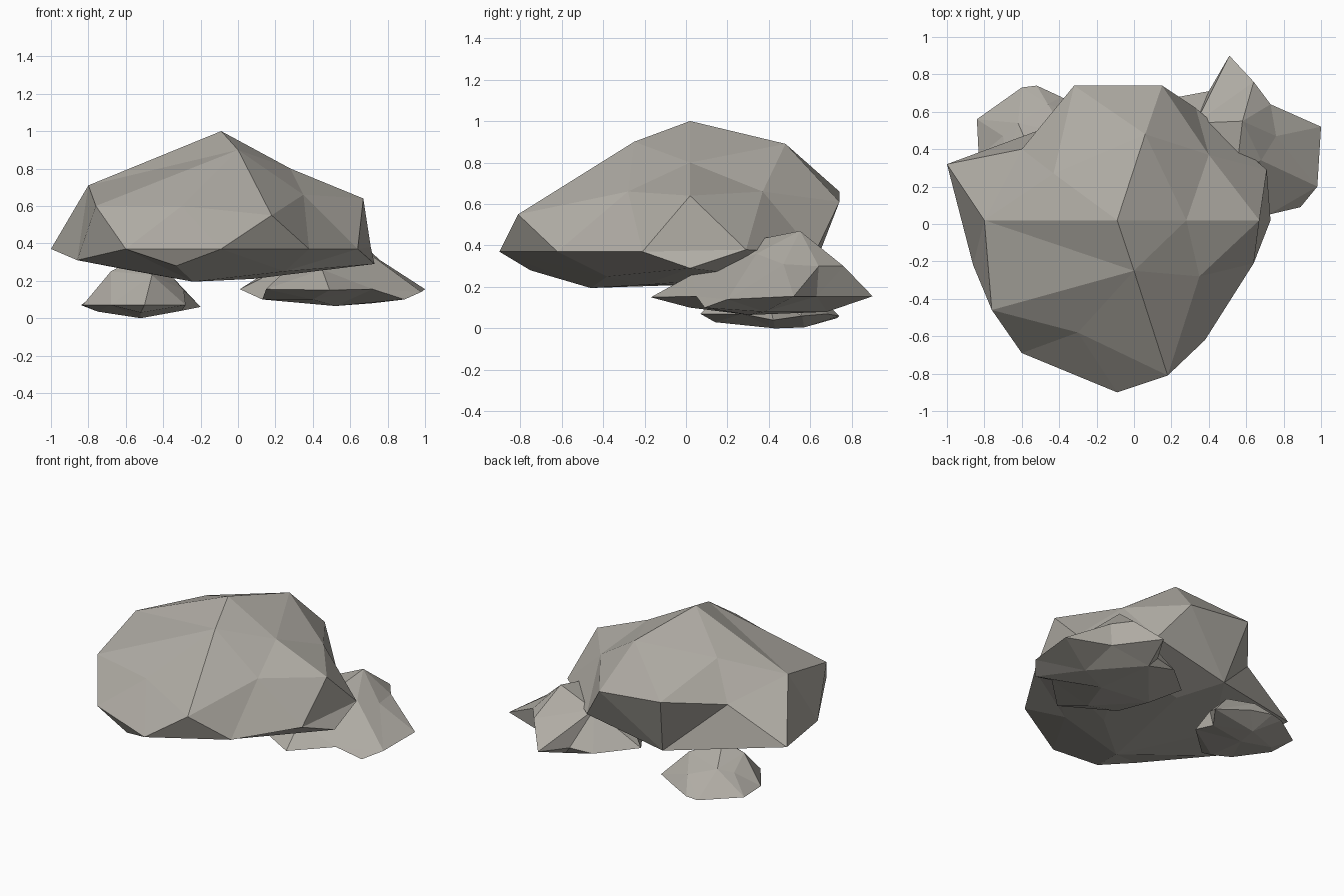
import bpy, bmesh
from mathutils import Vector

stone = bpy.data.materials.new("stone")
stone.diffuse_color = (.43, .41, .37, 1)


def rock(name, centre, stretch, points):
    """Faceted stone: corners are skinned on a ball round the centre, then
    moved to their true places, so dents are kept as well as bulges."""
    bm = bmesh.new()
    c = Vector(centre)
    real = {}
    for p in points:
        d = Vector(p) - c
        d.z *= stretch
        real[bm.verts.new(d.normalized())] = Vector(p)
    bmesh.ops.convex_hull(bm, input=bm.verts[:])
    bmesh.ops.recalc_face_normals(bm, faces=bm.faces[:])
    for v, p in real.items():
        v.co = p
    mesh = bpy.data.meshes.new(name)
    bm.to_mesh(mesh)
    bm.free()
    mesh.materials.append(stone)
    obj = bpy.data.objects.new(name, mesh)
    bpy.context.collection.objects.link(obj)
    return obj


# Large boulder: crown, shoulders, widest rim, underside
rock("large_boulder", (-.1, 0, .45), 1.8, [
    (-.09, .02, 1.0), (0, -.25, .90), (.06, .48, .89), (.28, .02, .80), (-.43, .27, .82),
    (-.80, .02, .71), (.67, .02, .64), (.40, .37, .66), (.35, -.28, .66),
    (-.76, -.46, .60), (-.30, -.58, .60), (.18, -.81, .55),
    (-.32, .74, .66), (.15, .74, .61), (-.60, .40, .59),
    (-1.0, .32, .37), (-.60, -.69, .37), (-.09, -.90, .37), (.38, -.62, .37),
    (.64, -.21, .37), (.71, .29, .38), (.33, .62, .36),
    (-.86, -.22, .31), (.73, .02, .29), (-.33, -.75, .28),
    (-.24, -.46, .195), (.08, -.20, .21), (.25, -.38, .25), (-.60, .05, .26),
    (-.10, .30, .22), (.38, .35, .25), (-.24, .60, .25),
])

# Right stone: top, side spur, rim, underside
rock("right_stone", (.52, .36, .19), 1.8, [
    (.58, .55, .47), (.55, .30, .42), (.33, .54, .36), (.64, .76, .30), (.45, .03, .26),
    (.30, .25, .30), (.73, .64, .30), (.76, .47, .31), (.68, .34, .36),
    (1.0, .52, .155), (.98, .20, .14), (.89, .09, .10), (.72, .05, .155),
    (.51, .90, .155), (.40, .71, .14), (.24, .68, .13), (.01, .48, .155),
    (.15, .02, .155), (.49, -.17, .15), (.71, .63, .155),
    (.13, .30, .10), (.40, .02, .10), (.52, .30, .065), (.72, .38, .08), (.45, .68, .08),
])

# Left stone: top, rim, underside
rock("left_stone", (-.52, .4, .12), 1.8, [
    (-.55, .38, .32), (-.36, .48, .23), (-.68, .33, .25), (-.62, .54, .20), (-.46, .22, .23),
    (-.70, .47, .17), (-.29, .40, .15), (-.46, .64, .16),
    (-.84, .56, .07), (-.83, .36, .07), (-.68, .15, .07), (-.50, .07, .07), (-.28, .27, .07),
    (-.20, .56, .06), (-.39, .68, .07), (-.52, .74, .06), (-.60, .73, .05),
    (-.75, .45, .035), (-.52, .14, .03), (-.52, .43, 0), (-.50, .57, .005), (-.30, .42, .04),
])
